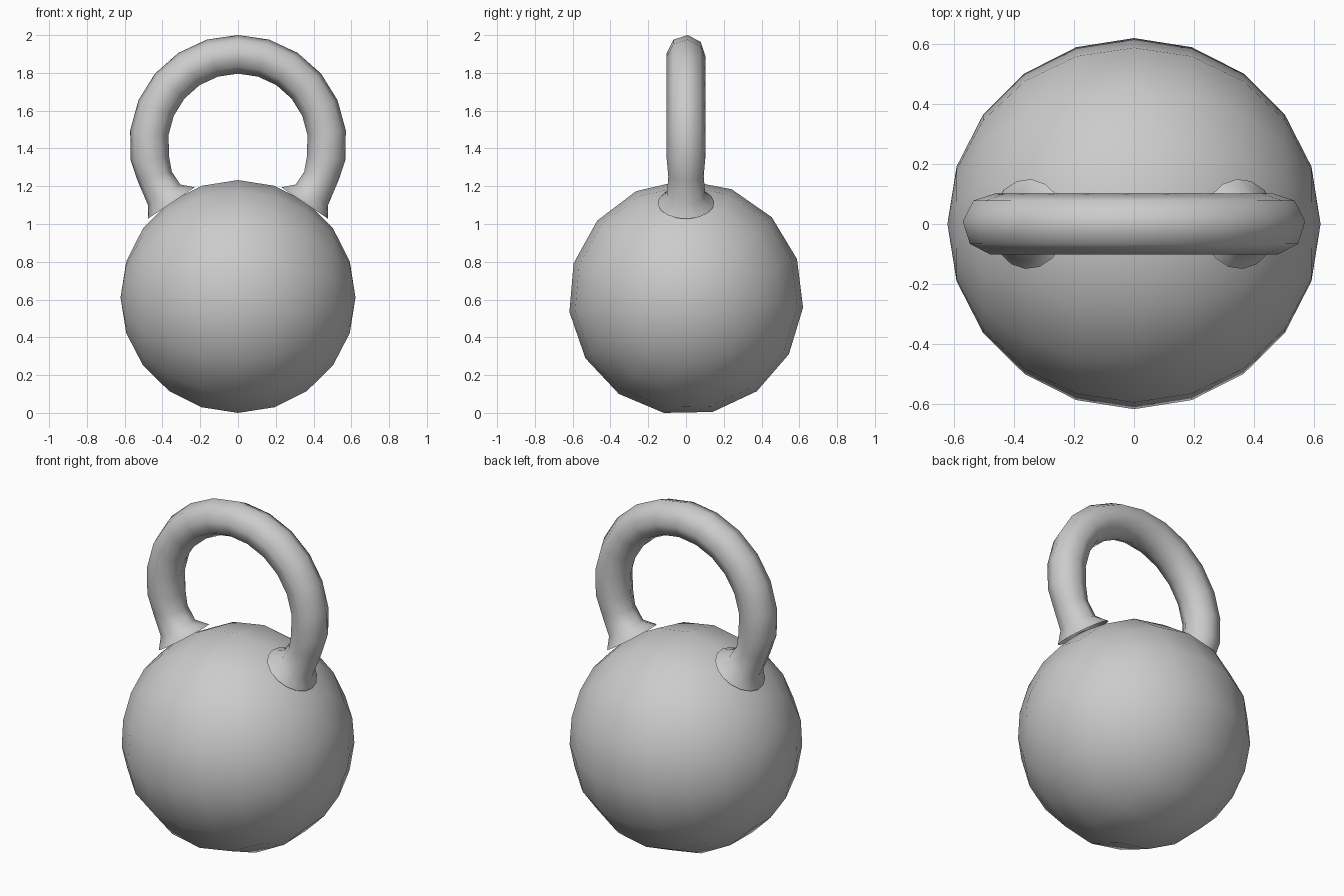
import bpy, bmesh
from math import sin, cos, radians, pi

if "Cube" in bpy.data.objects:
    bpy.data.objects.remove(bpy.data.objects["Cube"])


def loft(name, rings):
    """Skin a list of equal-length closed rings with smooth quads."""
    bm = bmesh.new()
    loops = [[bm.verts.new(p) for p in ring] for ring in rings]
    for a, b in zip(loops, loops[1:]):
        n = len(a)
        for i in range(n):
            j = (i + 1) % n
            bm.faces.new((a[i], a[j], b[j], b[i]))
    bmesh.ops.remove_doubles(bm, verts=bm.verts[:], dist=1e-5)
    bmesh.ops.recalc_face_normals(bm, faces=bm.faces[:])
    for f in bm.faces:
        f.smooth = True
    mesh = bpy.data.meshes.new(name)
    bm.to_mesh(mesh)
    bm.free()
    obj = bpy.data.objects.new(name, mesh)
    bpy.context.collection.objects.link(obj)
    return obj


# Ball: low-poly sphere with its poles on the x axis
R, SIDES, STEPS = 0.622, 15, 10
CENTRE = R * cos(radians(10.9))


def ball_ring(i):
    t = pi * i / STEPS
    ring = []
    for k in range(SIDES):
        a = radians(-1.1) + 2 * pi * k / SIDES
        r = R * sin(t)
        ring.append((-R * cos(t), r * sin(a), CENTRE + r * cos(a)))
    return ring


loft("ball", [ball_ring(i) for i in range(STEPS + 1)])


# Handle: eight-sided tube whose ends flare into round feet on the ball
def tube_ring(x, z, tilt, radius, is_round=False):
    t = radians(tilt)
    ring = []
    for k in range(16):
        a = radians(4.5 + 22.5 * k)
        r = radius if is_round or k % 2 == 0 else radius * cos(pi / 8)
        out = r * cos(a)
        ring.append((x + sin(t) * out, r * sin(a), z + cos(t) * out))
    return ring


ARC_R, ARC_Z, TUBE = 0.473, 1.425, 0.1025
half = []
for i in range(1, 7):
    a = 16.6 * i
    half.append((ARC_R * sin(radians(a)), ARC_Z + ARC_R * cos(radians(a)),
                 min(a, 95), TUBE))
half += [(0.441, 1.253, 105, 0.094),           # narrowed neck
         (0.391, 1.155, 122, 0.102),
         (0.353, 1.111, 124, 0.150, True)]     # flared foot
mirrored = [(-x, z, -tilt, *rest) for x, z, tilt, *rest in reversed(half)]
path = mirrored + [(0, ARC_Z + ARC_R, 0, TUBE)] + half
loft("handle", [tube_ring(*p) for p in path])
